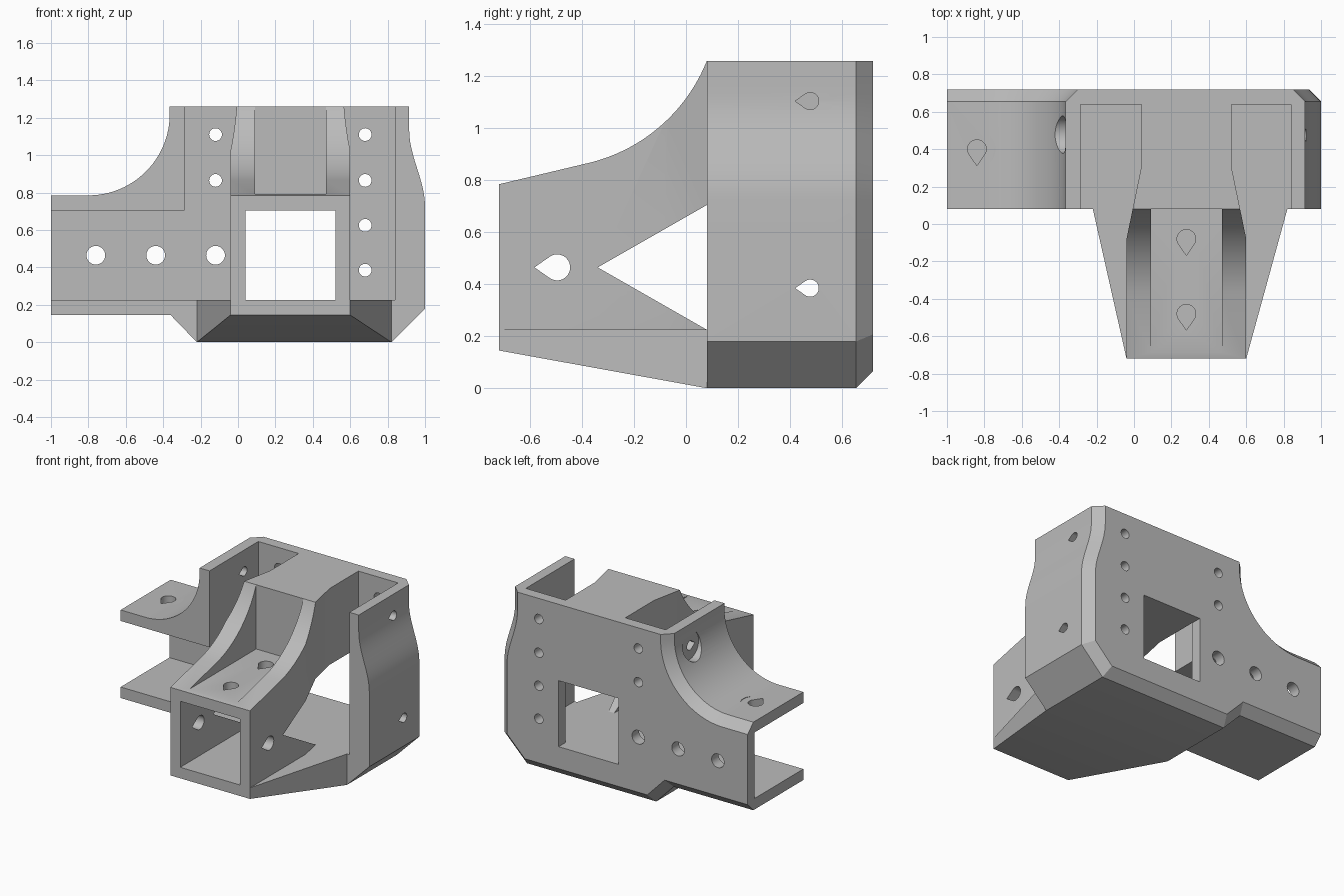
import bpy, bmesh
from math import sin, cos, acos, radians, pi
from mathutils import Vector
from mathutils.geometry import intersect_line_line_2d

cube = bpy.data.objects.get("Cube")
if cube:
    bpy.data.objects.remove(cube, do_unlink=True)

grey = bpy.data.materials.new("plastic grey")
grey.use_nodes = True
grey.diffuse_color = (0.5, 0.5, 0.5, 1)
grey.node_tree.nodes["Principled BSDF"].inputs["Base Color"].default_value = (0.5, 0.5, 0.5, 1)


def loft(name, rings):
    """Solid through matching rings of 3D points, capped at both ends."""
    bm = bmesh.new()
    vs = [[bm.verts.new(p) for p in ring] for ring in rings]
    n = len(vs[0])
    for a, b in zip(vs, vs[1:]):
        for i in range(n):
            j = (i + 1) % n
            bm.faces.new((a[i], a[j], b[j], b[i]))
    bm.faces.new(vs[0])
    bm.faces.new(vs[-1])
    bmesh.ops.recalc_face_normals(bm, faces=bm.faces)
    mesh = bpy.data.meshes.new(name)
    bm.to_mesh(mesh)
    bm.free()
    mesh.materials.append(grey)
    ob = bpy.data.objects.new(name, mesh)
    bpy.context.collection.objects.link(ob)
    return ob


def ring(pts, axis, d):
    place = {"x": lambda u, v: (d, u, v), "y": lambda u, v: (u, d, v), "z": lambda u, v: (u, v, d)}
    return [place[axis](*p) for p in pts]


def extrude(name, pts, axis, a, b):
    return loft(name, [ring(pts, axis, a), ring(pts, axis, b)])


def box(name, x0, x1, y0, y1, z0, z1):
    return extrude(name, [(x0, y0), (x1, y0), (x1, y1), (x0, y1)], "z", z0, z1)


def arc(cx, cy, r, a0, a1, n=24):
    angles = [radians(a0 + (a1 - a0) * i / n) for i in range(n + 1)]
    return [(cx + r * cos(a), cy + r * sin(a)) for a in angles]


def circle(cx, cy, r):
    return arc(cx, cy, r, 0, 348.75, 31)


def combine(target, tool, operation="DIFFERENCE"):
    mod = target.modifiers.new(tool.name, "BOOLEAN")
    mod.operation, mod.solver, mod.object = operation, "EXACT", tool
    bpy.context.view_layer.objects.active = target
    bpy.ops.object.modifier_apply(modifier=mod.name)
    bpy.data.objects.remove(tool, do_unlink=True)


def teardrop(u, v, r, vertical):
    """Round hole with a point toward the front."""
    half = 180 - 55
    pts = arc(0, 0, r, -half, half) + [(-1.75 * r, 0)]
    return [(u + b, v + a) if vertical else (u + a, v + b) for a, b in pts]


def inset(pts, dist):
    """Mitred inset of a counterclockwise outline; open socket ends stay put."""
    lines = []
    for i, p in enumerate(pts):
        a, b = Vector(p), Vector(pts[(i + 1) % len(pts)])
        e = (b - a).normalized()
        open_end = (abs(a.x + 1) + abs(b.x + 1) < 0.001) or (abs(a.y - TOP) + abs(b.y - TOP) < 0.001)
        off = Vector((-e.y, e.x)) * (0 if open_end else dist)
        lines.append((a + off, e))
    out = []
    for i in range(len(pts)):
        (p, d), (q, e) = lines[i - 1], lines[i]
        c = d.x * e.y - d.y * e.x
        w = q - p
        out.append(q if abs(c) < 1e-5 else p + d * ((w.x * e.y - w.y * e.x) / c))
    return out


TOP, FRONT, BACK = 1.26, 0.08, 0.72
MID = 0.28

# Main shell with chamfered back edges
outline = [(-1, 0.145), (-0.36, 0.145), (-0.22, 0), (0.82, 0), (1, 0.18)]
outline += [(0.9575 + 0.0425 * cos(pi * t / 12), 0.72 + 0.42 * t / 12) for t in range(13)]
outline += [(0.915, TOP), (-0.365, TOP)]
outline += arc(-0.8, 1.22, 0.435, 0, -90) + [(-1, 0.785)]
bracket = loft("corner_bracket", [ring(outline, "y", FRONT), ring(outline, "y", BACK - 0.065),
                                  ring(inset(outline, 0.065), "y", BACK)])

# Socket cavity, open to the front, left end and top
cavity = [(-1.1, 0.225), (0.84, 0.225), (0.84, 1.4), (-0.285, 1.4), (-0.285, 0.705), (-1.1, 0.705)]
combine(bracket, extrude("socket_cutter", cavity, "y", -0.1, 0.64))

# Forward tube and centre block: side profile limited by a narrowing plan
profile = [(-0.72, 0.145), (FRONT, 0.145), (FRONT, 0.225), (-0.34, 0.465), (FRONT, 0.705),
           (0.68, 0.705), (0.68, TOP), (FRONT, TOP)]
profile += arc(-0.527, 1.503, 0.654, -22.5, -77.5) + [(-0.72, 0.785)]
core = extrude("centre_block", profile, "x", -0.2, 0.8)
half_plan = [(0.32, -0.8), (0.32, -0.08), (0.24, 0.31), (0.24, 0.8)]
plan = [(MID + w, y) for w, y in half_plan] + [(MID - w, y) for w, y in reversed(half_plan)]
combine(core, extrude("plan_limit", plan, "z", 0.1, 1.4), "INTERSECT")
combine(core, box("rib_channel", 0.09, 0.47, -0.8, FRONT, 0.793, 1.5))
combine(bracket, core, "UNION")


# Flared base under the tube
def base_ring(y, x0, x1, z0):
    return ring([(x0, z0), (x1, z0), (x1, 0.225), (x0, 0.225)], "y", y)


combine(bracket, loft("flared_base", [base_ring(-0.72, -0.04, 0.6, 0.145),
                                      base_ring(FRONT, -0.22, 0.82, 0)]), "UNION")

# Square bore through the tube and the back plate
combine(bracket, box("tube_bore", 0.04, 0.52, -0.8, 0.8, 0.225, 0.705))

# Screw holes in the back plate
holes = [(x, 0.465, 0.05) for x in (-0.76, -0.44, -0.12)]
holes += [(-0.12, z, 0.034) for z in (1.11, 0.865)]
holes += [(0.68, z, 0.034) for z in (1.11, 0.865, 0.625, 0.385)]
for x, z, r in holes:
    combine(bracket, extrude("back_hole", circle(x, z, r), "y", 0.6, 0.8))

# Teardrop holes in the side walls and through the tube sides
for y, z, r, x0, x1 in [(0.478, 1.105, 0.033, 0.8, 1.1), (0.478, 0.385, 0.033, 0.8, 1.1),
                        (0.478, 1.105, 0.033, -0.6, -0.2), (-0.496, 0.465, 0.05, -0.1, 0.7)]:
    combine(bracket, extrude("side_hole", teardrop(y, z, r, False), "x", x0, x1))

# Teardrop holes in the upper walls
for x, y in [(MID, -0.08), (MID, -0.48), (-0.84, 0.4)]:
    combine(bracket, extrude("top_hole", teardrop(x, y, 0.05, True), "z", 0.65, 0.9))

# Screw head clearances in the curved fillet
combine(bracket, extrude("wall_clearance", circle(0.478, 1.105, 0.1), "x", -0.7, -0.366))
combine(bracket, extrude("plate_clearance", circle(-0.84, 0.4, 0.1), "z", 0.786, 1.1))

bpy.ops.object.select_all(action="DESELECT")
bracket.select_set(True)
bpy.context.view_layer.objects.active = bracket
bpy.ops.object.shade_smooth_by_angle(angle=radians(25))
